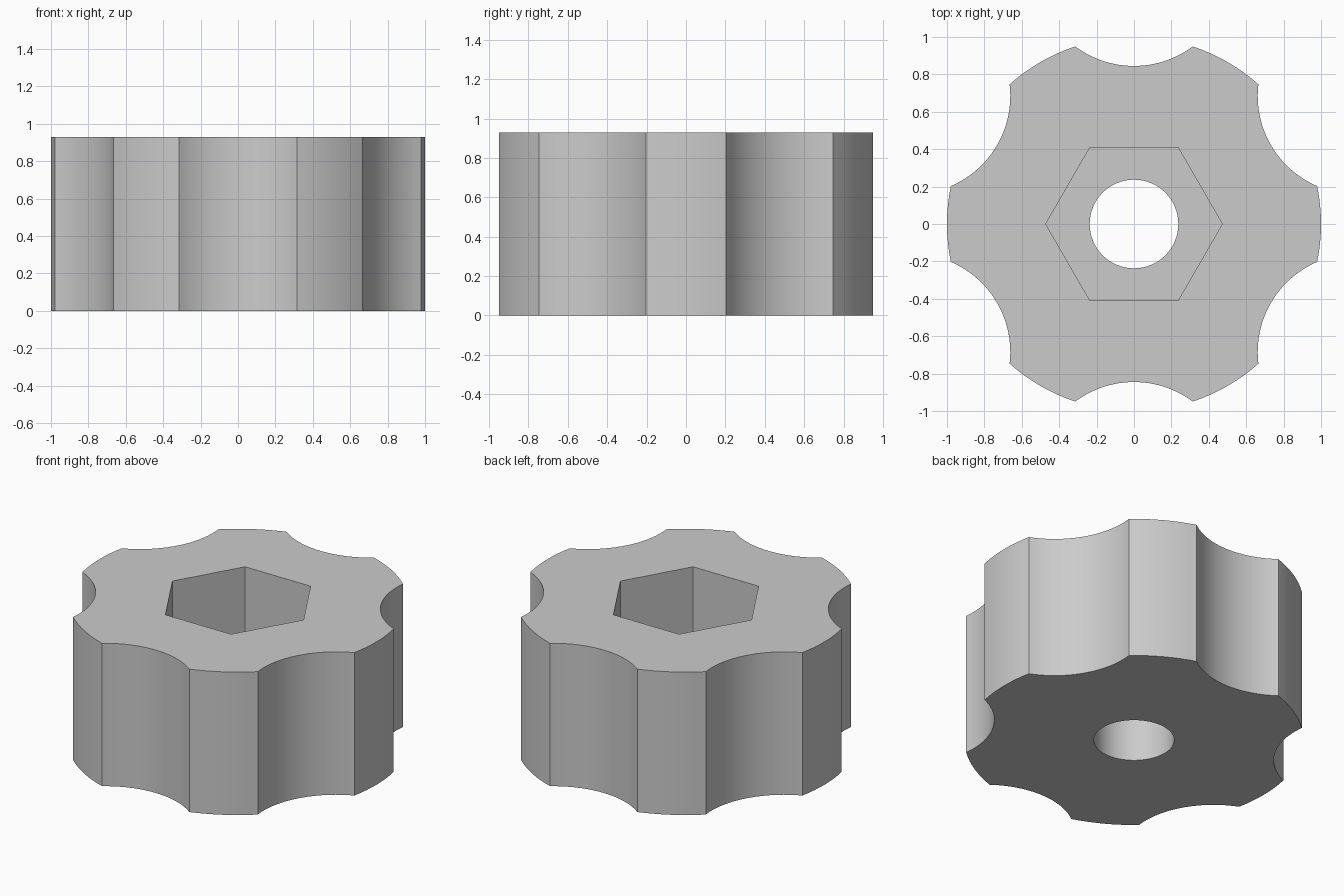
import bpy
import bmesh
from math import radians, degrees, acos, asin, sin, cos, tau

if "Cube" in bpy.data.objects:
    bpy.data.objects.remove(bpy.data.objects["Cube"])

HEIGHT = 0.93
POCKET_FLOOR = 0.4       # bottom of the hexagonal nut pocket
HEX_RADIUS = 0.472
BORE_RADIUS = 0.237
LOBES = 6
SCALLOP_RADIUS = 0.525   # finger grips cut into the rim
SCALLOP_CENTRE = 1.37


def arc(cx, cy, radius, start, end, steps):
    """Points on an arc, leaving out the end point."""
    angles = [start + (end - start) * i / steps for i in range(steps)]
    return [(cx + radius * cos(a), cy + radius * sin(a)) for a in angles]


def knob_outline():
    """Unit circle with a round scallop between each pair of lobes."""
    d, r = SCALLOP_CENTRE, SCALLOP_RADIUS
    half_gap = acos((1 + d * d - r * r) / (2 * d))
    half_lobe = tau / LOBES / 2 - half_gap
    sweep = asin(sin(half_gap) / r)
    points = []
    for k in range(LOBES):
        lobe = k * tau / LOBES
        gap = lobe + tau / LOBES / 2
        points += arc(0, 0, 1, lobe - half_lobe, lobe + half_lobe, 8)
        inward = gap + tau / 2
        points += arc(d * cos(gap), d * sin(gap), r, inward + sweep, inward - sweep, 24)
    return points


bm = bmesh.new()


def ring(points, z):
    verts = [bm.verts.new((x, y, z)) for x, y in points]
    edges = [bm.edges.new((verts[i - 1], verts[i])) for i in range(len(verts))]
    return verts, edges


def wall(points, low, high):
    """Vertical wall following a closed outline; returns its bottom and top edges."""
    a, bottom = ring(points, low)
    b, top = ring(points, high)
    for i in range(len(a)):
        bm.faces.new((a[i - 1], a[i], b[i], b[i - 1]))
    return bottom, top


# Rim, nut pocket and bolt bore
rim_bottom, rim_top = wall(knob_outline(), 0, HEIGHT)
hex_bottom, hex_top = wall(arc(0, 0, HEX_RADIUS, 0, tau, 6), POCKET_FLOOR, HEIGHT)
bore_bottom, bore_top = wall(arc(0, 0, BORE_RADIUS, 0, tau, 64), 0, POCKET_FLOOR)

# Flat faces: top, pocket floor and underside
for outer, inner in ((rim_top, hex_top), (hex_bottom, bore_top), (rim_bottom, bore_bottom)):
    bmesh.ops.triangle_fill(bm, use_beauty=True, edges=outer + inner)
bmesh.ops.recalc_face_normals(bm, faces=bm.faces)

mesh = bpy.data.meshes.new("knob")
bm.to_mesh(mesh)
bm.free()
knob = bpy.data.objects.new("knob", mesh)
bpy.context.collection.objects.link(knob)

# Plain grey plastic
grey = bpy.data.materials.new("grey_plastic")
grey.use_nodes = True
colour = (0.6, 0.6, 0.6, 1)
grey.diffuse_color = colour
grey.node_tree.nodes["Principled BSDF"].inputs["Base Color"].default_value = colour
mesh.materials.append(grey)

bpy.ops.object.select_all(action='DESELECT')
knob.select_set(True)
bpy.context.view_layer.objects.active = knob
bpy.ops.object.shade_smooth_by_angle(angle=radians(25))
